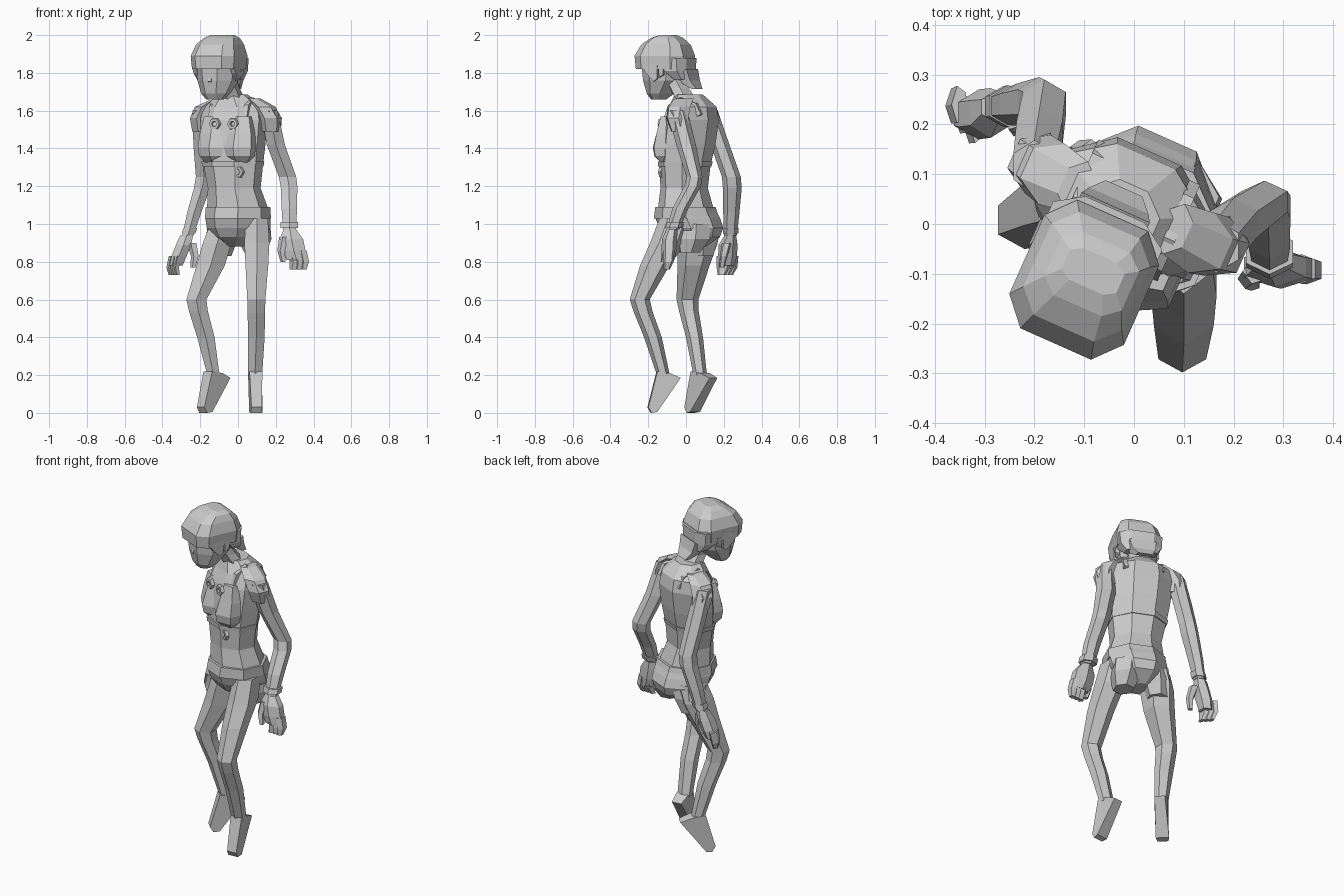
import bpy, bmesh, math
from mathutils import Vector

YAW = math.radians(-24)          # torso and head turn toward -x
ACROSS = Vector((math.cos(YAW), math.sin(YAW), 0))
FRONT = Vector((math.sin(YAW), -math.cos(YAW), 0))


def finish(name, bm):
    bmesh.ops.recalc_face_normals(bm, faces=bm.faces)
    me = bpy.data.meshes.new(name)
    bm.to_mesh(me)
    bm.free()
    ob = bpy.data.objects.new(name, me)
    bpy.context.collection.objects.link(ob)
    return ob


def loft(name, rings, n=6, yaw=0.0, power=1.0):
    """Skin level n-sided rings (x, y, z, half width, half depth); power < 1 is boxier."""
    bm = bmesh.new()
    unit = [(math.cos(2 * math.pi * (i + .5) / n), math.sin(2 * math.pi * (i + .5) / n)) for i in range(n)]
    mx, my = max(p[0] for p in unit), max(p[1] for p in unit)
    box = lambda t: math.copysign(abs(t) ** power, t)
    c, s = math.cos(yaw), math.sin(yaw)
    loops = []
    for x, y, z, rx, ry in rings:
        loop = []
        for u, v in unit:
            u, v = box(u / mx) * rx, box(v / my) * ry
            loop.append(bm.verts.new((x + u * c - v * s, y + u * s + v * c, z)))
        loops.append(loop)
    for a, b in zip(loops, loops[1:]):
        for i in range(n):
            j = (i + 1) % n
            bm.faces.new((a[i], a[j], b[j], b[i]))
    bm.faces.new(loops[0])
    bm.faces.new(loops[-1])
    return finish(name, bm)


def prism(name, origin, yaw, profile):
    """Side profile (forward, z, half width) bridged left to right."""
    f = Vector((math.sin(yaw), -math.cos(yaw), 0))
    a = Vector((math.cos(yaw), math.sin(yaw), 0))
    bm = bmesh.new()
    sides = [[bm.verts.new(Vector(origin) + f * s + a * w * k + Vector((0, 0, z)))
              for s, z, w in profile] for k in (-1, 1)]
    bm.faces.new(sides[0])
    bm.faces.new(sides[1])
    for i in range(len(profile)):
        j = (i + 1) % len(profile)
        bm.faces.new((sides[0][i], sides[0][j], sides[1][j], sides[1][i]))
    return finish(name, bm)


def body(u, v, z):
    """Point in the turned torso frame: u across, v forward."""
    return Vector((-.02, .01, z)) + ACROSS * u + FRONT * v


# Torso: waist, ribs, shoulders
loft("torso", [(0, 0, 1.07, .155, .135), (-.02, -.01, 1.19, .132, .113),
               (-.025, -.005, 1.31, .15, .12), (-.025, .008, 1.42, .162, .132),
               (-.022, .025, 1.55, .17, .132), (-.02, .035, 1.62, .155, .11),
               (-.028, .015, 1.685, .075, .068)], 8, YAW)
# Cropped top with a hem lip
loft("top_hem", [(-.027, -.006, 1.305, .154, .126), (-.027, -.004, 1.33, .158, .13)], 8, YAW)

for side, tag in ((-1, "left"), (1, "right")):
    # Bust
    loft("bust_" + tag, [(*body(side * .07, .085, z), w, d) for z, w, d in
                         ((1.325, .05, .04), (1.36, .078, .078), (1.405, .084, .087),
                          (1.48, .078, .062), (1.57, .06, .03))], 6, YAW)
    # Shoulder straps running front to back
    prism("strap_" + tag, body(side * .1, 0, 0), YAW,
          [(.09, 1.56, .012), (.065, 1.63, .012), (0, 1.67, .012), (-.095, 1.64, .012),
           (-.125, 1.58, .012), (-.08, 1.56, .012), (0, 1.6, .012)])

# Ring studs on chest and rib
for i, (u, v, z) in enumerate(((-.055, .122, 1.53), (.05, .122, 1.53), (.075, .108, 1.275))):
    bm = bmesh.new()
    rings = []
    for d, r in ((0, .034), (.018, .03), (.018, .015), (0, .012)):
        rings.append([bm.verts.new(body(u + r * math.cos(k * math.pi / 3), v + d,
                                        z + r * math.sin(k * math.pi / 3))) for k in range(6)])
    for a, b in zip(rings, rings[1:]):
        for k in range(6):
            bm.faces.new((a[k], a[(k + 1) % 6], b[(k + 1) % 6], b[k]))
    bm.faces.new(rings[-1])
    finish("stud_%d" % i, bm)

# Pelvis, waistband and rounded seat over each thigh
loft("pelvis", [(-.005, .04, .88, .04, .06), (.003, .035, .93, .125, .135), (.003, .027, .98, .155, .158),
                (0, .01, 1.03, .16, .158), (0, 0, 1.08, .155, .143)], 8, YAW)
loft("waistband", [(0, .003, 1.03, .162, .16), (0, -.003, 1.09, .16, .145)], 8, YAW)
loft("right_seat", [(.09, .02, .85, .05, .06), (.088, .035, .92, .075, .1), (.08, .035, 1.0, .075, .11)], 6, YAW)
loft("left_seat", [(-.1, .08, .83, .055, .07), (-.085, .08, .92, .07, .1), (-.075, .07, 1.0, .07, .11)], 6, YAW)

# Legs
loft("right_leg", [(.1, -.05, 1.03, .058, .09), (.1, -.095, .9, .066, .095), (.1, -.165, .78, .06, .078),
                   (.097, -.245, .6, .048, .053), (.097, -.225, .53, .046, .05),
                   (.097, -.175, .4, .044, .047), (.09, -.12, .2, .038, .034)])
loft("left_leg", [(-.085, .07, .98, .07, .1), (-.11, .06, .9, .076, .108), (-.145, .04, .78, .075, .085),
                  (-.22, .008, .6, .053, .058), (-.21, .015, .54, .05, .052),
                  (-.17, .045, .4, .046, .045), (-.13, .075, .2, .032, .036)])
# Pointed feet
foot = [(.034, .22, .034), (-.034, .21, .036), (-.09, .185, .028), (.035, .005, .036),
        (.065, 0, .03), (.082, .03, .028)]
prism("right_foot", (.092, -.12, 0), math.radians(5), foot)
prism("left_foot", (-.132, .075, 0), math.radians(-46), [(s * 1.12, z, w) for s, z, w in foot])

# Shoulder caps
loft("right_sleeve", [(.172, -.03, 1.49, .048, .054), (.166, -.045, 1.56, .058, .064),
                      (.135, -.038, 1.62, .055, .066), (.08, -.01, 1.665, .03, .055)], 6, YAW)
loft("left_sleeve", [(-.19, .135, 1.49, .045, .054), (-.193, .12, 1.56, .053, .064),
                     (-.165, .1, 1.62, .055, .066), (-.115, .075, 1.655, .03, .055)], 6, YAW)
# Arms
loft("right_arm", [(.165, -.045, 1.6, .045, .053), (.2, .0, 1.42, .048, .052), (.262, .045, 1.25, .046, .042),
                   (.27, .035, 1.2, .044, .044), (.272, -.03, 1.08, .041, .042), (.272, -.07, .97, .034, .034)])
loft("left_arm", [(-.2, .115, 1.6, .042, .053), (-.19, .18, 1.42, .046, .05), (-.18, .24, 1.25, .043, .05),
                  (-.19, .245, 1.19, .043, .05), (-.232, .24, 1.06, .037, .043), (-.265, .235, .94, .03, .035)])
# Wrist bands
loft("right_band", [(.272, -.066, .98, .046, .044), (.272, -.056, 1.01, .047, .045)])
loft("left_band", [(-.262, .236, .95, .036, .041), (-.252, .237, .98, .037, .042)])
# Hands: palm, curled fingers, thumb
for tag, w, lean, depth, s in (("right", (.275, -.075, .97), .02, .04, 1), ("left", (-.272, .235, .94), -.04, .05, -1)):
    x, y, z = w
    wide = .062 if s > 0 else .04
    loft(tag + "_palm", [(x, y, z, .034, .03), (x + lean * .4, y - .012, z - .05, wide, depth),
                         (x + lean, y - .015, z - .11, wide, depth),
                         (x + lean + s * .015, y - .018, z - .16, wide * .85, depth * .8)])
    for i in range(3):
        t = (i - 1) * wide * .45
        fx = x + lean + t + s * .02
        fy = y - .015 + (0 if s > 0 else (1 - i) * .02)
        loft("%s_finger_%d" % (tag, i), [(fx, fy, z - .11, wide * .33, depth * .75),
             (fx + s * .012, fy - .003, z - .17, wide * .34, depth * .7),
             (fx + s * .005, fy - .012, z - .21, wide * .25, depth * .4)], 5)
    loft(tag + "_thumb", [(x - s * .03, y - .02, z - .04, .022, .025), (x - s * .045, y - .035, z - .11, .018, .02),
                          (x - s * .035, y - .045, z - .17, .012, .014)], 5)

# Neck and face
loft("neck", [(-.03, .005, 1.65, .065, .06), (-.05, -.035, 1.72, .052, .055), (-.08, -.08, 1.8, .055, .06)], 6, YAW)
loft("face", [(-.122, -.145, 1.66, .045, .036), (-.118, -.135, 1.69, .072, .066), (-.105, -.11, 1.76, .1, .11),
              (-.1, -.1, 1.86, .11, .13)], 8, YAW)
prism("nose", (-.15, -.215, 0), YAW, [(-.02, 1.82, .006), (.004, 1.755, .009), (-.02, 1.745, .009)])

# Hair: cap, back, flicked ends, side locks
loft("hair_cap", [(-.1, -.112, 1.82, .12, .135), (-.1, -.112, 1.89, .126, .141), (-.095, -.106, 1.95, .108, .113),
                  (-.085, -.1, 1.985, .085, .07), (-.082, -.095, 2.0, .06, .035)], 8, YAW, .55)
loft("hair_back", [(-.055, -.01, 1.765, .085, .04), (-.068, -.035, 1.81, .115, .068),
                   (-.07, -.042, 1.88, .12, .078)], 8, YAW, .7)
prism("hair_ends", (-.045, .015, 0), YAW, [(.03, 1.79, .075), (.01, 1.745, .065), (-.035, 1.715, .045),
                                           (-.062, 1.715, .04), (-.035, 1.76, .065), (-.02, 1.82, .075)])
for side, tag in ((-1, "left"), (1, "right")):
    base = Vector((-.1, -.11, 0)) + ACROSS * side * .11
    prism("side_lock_" + tag, base, YAW, [(.09, 1.85, .012), (.06, 1.80, .012), (.015, 1.755, .006),
                                          (-.005, 1.77, .01), (-.01, 1.87, .014)])
    prism("ear_" + tag, base, YAW, [(-.015, 1.84, .012), (-.015, 1.775, .006), (-.04, 1.79, .012), (-.045, 1.84, .012)])
